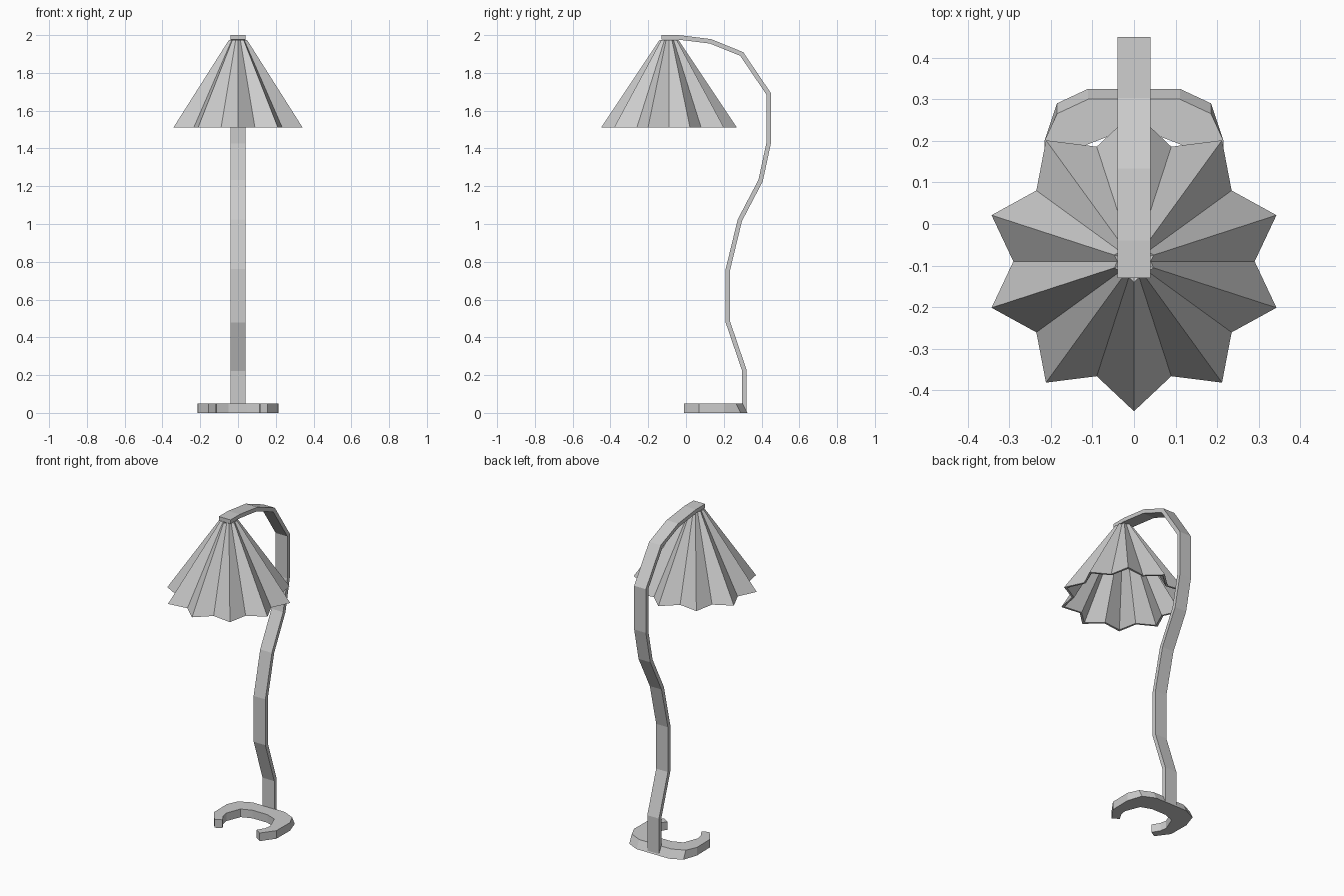
import bpy, bmesh
from math import sin, cos, pi

cube = bpy.data.objects.get("Cube")
if cube:
    bpy.data.objects.remove(cube, do_unlink=True)

# Single plain grey finish
grey = bpy.data.materials.new("light_grey")
grey.use_nodes = True
colour = (0.6, 0.6, 0.6, 1)
grey.diffuse_color = colour
grey.node_tree.nodes["Principled BSDF"].inputs["Base Color"].default_value = colour


def finish(bm, name):
    bmesh.ops.recalc_face_normals(bm, faces=bm.faces)
    mesh = bpy.data.meshes.new(name)
    bm.to_mesh(mesh)
    bm.free()
    mesh.materials.append(grey)
    obj = bpy.data.objects.new(name, mesh)
    bpy.context.collection.objects.link(obj)
    return obj


def bridge(bm, a, b, closed=True):
    n = len(a)
    for i in range(n if closed else n - 1):
        j = (i + 1) % n
        bm.faces.new((a[i], a[j], b[j], b[i]))


# Pleated shade: star-shaped thin shell, open underneath
PLEATS = 10
WALL = 0.012


def star(bm, tip, valley, z):
    ring = []
    for i in range(PLEATS * 2):
        r = valley if i % 2 == 0 else tip
        a = i * pi / PLEATS
        ring.append(bm.verts.new((r * cos(a), r * sin(a) - 0.09, z)))
    return ring


bm = bmesh.new()
rings = [star(bm, 0.36, 0.29, 1.51),
         star(bm, 0.05, 0.04, 1.975),
         star(bm, 0.05 - WALL, 0.04 - WALL, 1.97),
         star(bm, 0.36 - WALL * 1.5, 0.29 - WALL, 1.51)]
for k in range(4):
    bridge(bm, rings[k], rings[(k + 1) % 4])
finish(bm, "pleated_shade")

# Curved stem: flat ribbon along a side profile (y, z), thickened evenly
path = [(0.309, 0), (0.309, 0.225), (0.222, 0.48), (0.222, 0.76),
        (0.285, 1.02), (0.395, 1.23), (0.437, 1.425), (0.437, 1.69),
        (0.295, 1.9), (0.13, 1.967), (-0.04, 1.988), (-0.13, 1.988)]
bm = bmesh.new()
sides = [[bm.verts.new((x, y, z)) for y, z in path] for x in (-0.04, 0.04)]
bridge(bm, sides[0], sides[1], closed=False)
stem = finish(bm, "curved_stem")
solid = stem.modifiers.new("thickness", 'SOLIDIFY')
solid.thickness = 0.024
solid.offset = 0
solid.use_even_offset = True

# Open C-shaped foot: half outlines mirrored, back edge sloping inward at the top
outer = [(0.11, 0.325), (0.185, 0.29), (0.215, 0.2), (0.213, 0.07), (0.155, -0.01)]
inner = [(0.05, 0.215), (0.115, 0.19), (0.15, 0.1), (0.143, 0.06), (0.116, 0.015)]


def mirrored(half):
    return [(-x, y) for x, y in reversed(half)] + half


def level(bm, points, z, slope):
    return [bm.verts.new((x, y - (slope if y > 0.25 else 0), z))
            for x, y in mirrored(points)]


bm = bmesh.new()
loops = [level(bm, outer, 0, 0), level(bm, outer, 0.05, 0.025),
         level(bm, inner, 0.05, 0), level(bm, inner, 0, 0)]
for k in range(4):
    bridge(bm, loops[k], loops[(k + 1) % 4], closed=False)
for end in (0, -1):
    bm.faces.new([loop[end] for loop in loops])
finish(bm, "open_ring_foot")
